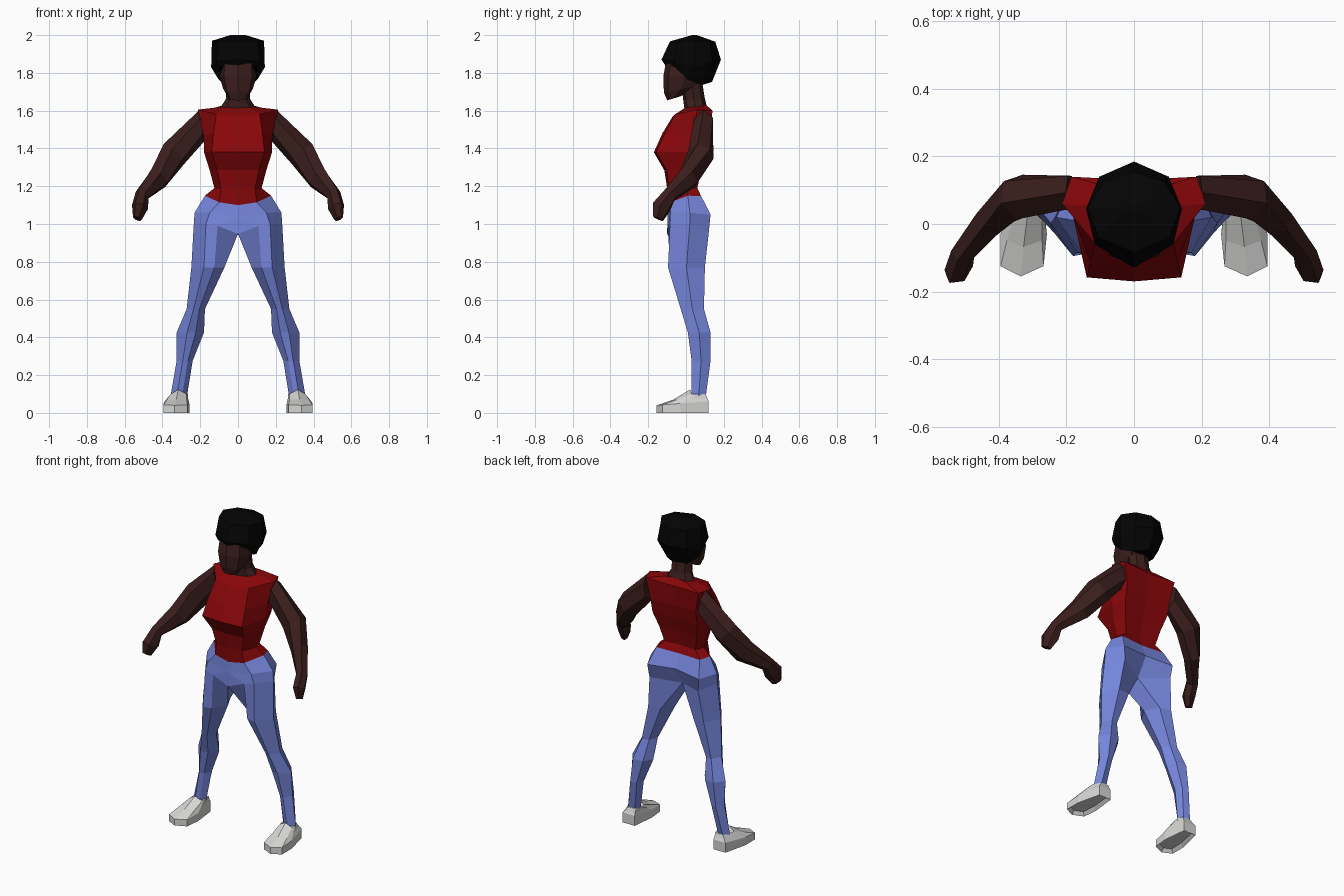
import bpy, bmesh, math
from mathutils import Vector


def material(name, rgb):
    m = bpy.data.materials.new(name)
    m.diffuse_color = (*rgb, 1)
    return m


SKIN = material("dark brown skin", (0.042, 0.013, 0.012))
RED = material("deep red", (0.25, 0.002, 0.003))
BLUE = material("denim blue", (0.18, 0.24, 0.72))
BLACK = material("black hair", (0.0012, 0.0012, 0.0012))
GREY = material("light grey", (0.68, 0.68, 0.67))


def loft(name, mat, rings, mirrored=False, sole=False):
    """Skin a list of equal-length rings, cap both ends, optionally copy across x = 0."""
    bm = bmesh.new()
    for sign in ((1, -1) if mirrored else (1,)):
        vs = [[bm.verts.new((sign * p[0], p[1], p[2])) for p in r] for r in rings]
        n = len(vs[0])
        for a, b in zip(vs, vs[1:]):
            for i in range(n):
                j = (i + 1) % n
                bm.faces.new((a[i], a[j], b[j], b[i]))
        bm.faces.new(vs[0])
        bm.faces.new(vs[-1])
    if mirrored:
        # open the middle seam and weld both halves
        inner = [f for f in bm.faces if all(abs(v.co.x) < 1e-4 for v in f.verts)]
        bmesh.ops.delete(bm, geom=inner, context='FACES')
    bmesh.ops.remove_doubles(bm, verts=bm.verts, dist=0.0005)
    bmesh.ops.recalc_face_normals(bm, faces=bm.faces)
    if sole:
        bottom = [f for f in bm.faces if all(v.co.z < 1e-4 for v in f.verts)]
        bmesh.ops.inset_individual(bm, faces=bottom, thickness=0.02, depth=-0.02)
    me = bpy.data.meshes.new(name)
    bm.to_mesh(me)
    bm.free()
    me.materials.append(mat)
    ob = bpy.data.objects.new(name, me)
    bpy.context.collection.objects.link(ob)
    return ob


def oval(cy, z, rx, ry, slope=0.0, square=1.0):
    """Eight-sided ring, tilted along y; square pushes out the diagonals."""
    ring = []
    for i in range(8):
        a = i * math.pi / 4
        k = square if i % 2 else 1
        x, y = rx * k * math.cos(a), ry * k * math.sin(a)
        ring.append((x, cy + y, z + slope * y))
    return ring


def symmetric(half):
    """Eight-point ring from side, back diagonal, back, front, front diagonal."""
    s, bd, b, f, fd = half
    m = lambda p: (-p[0], p[1], p[2])
    return [s, bd, b, m(bd), m(s), m(fd), f, fd]


# Sleeveless top: z front, z side, z back, panel half width, half width, y front, y side, y back
def shirt_ring(zf, zs, zb, px, hx, yf, ys, yb):
    return [(0, yf, zf), (px, yf + 0.012, zf + 0.3 * (zs - zf)), (hx, ys, zs),
            (hx * 0.87, yb, 0.5 * (zs + zb)), (0, yb - 0.01, zb)]


loft("shirt", RED, [shirt_ring(*r) for r in (
    (1.615, 1.62, 1.635, 0.06, 0.09, -0.005, 0.05, 0.11),
    (1.57, 1.605, 1.595, 0.115, 0.213, -0.07, 0.06, 0.14),
    (1.48, 1.47, 1.47, 0.13, 0.182, -0.125, 0.03, 0.13),
    (1.38, 1.38, 1.38, 0.14, 0.18, -0.17, 0.02, 0.11),
    (1.285, 1.285, 1.285, 0.11, 0.15, -0.115, 0.0, 0.08),
    (1.19, 1.19, 1.19, 0.09, 0.125, -0.10, 0.0, 0.06),
    (1.10, 1.15, 1.145, 0.10, 0.175, -0.095, 0.01, 0.08))], mirrored=True)

# Jeans: waist, hip and crotch rings, then tapering leg rings
waist = [(0.175, 0.01, 1.15), (0.10, -0.083, 1.115), (0, -0.095, 1.10),
         (0, -0.09, 1.10), (0, 0.07, 1.145), (0.152, 0.08, 1.148)]
hip = [(0.23, 0.02, 1.06), (0.15, -0.083, 1.06), (0, -0.098, 1.04),
       (0, -0.098, 1.035), (0, 0.105, 1.06), (0.18, 0.13, 1.05)]
crotch = [(0.234, 0.02, 1.0), (0.17, -0.085, 1.0), (0.108, -0.096, 0.99),
          (0, -0.10, 0.948), (0, 0.035, 0.945), (0.17, 0.122, 0.97)]


def leg_ring(z, xi, xo, yf, yb):
    w, ym = xo - xi, 0.5 * (yf + yb)
    return [(xo, ym, z), (xo - 0.38 * w, yf, z), (xo - 0.7 * w, yf + 0.01, z),
            (xi, ym, z), (xo - 0.75 * w, yb - 0.01, z), (xo - 0.3 * w, yb, z)]


loft("jeans", BLUE, [waist, hip, crotch] + [leg_ring(*r) for r in (
    (0.77, 0.072, 0.247, -0.095, 0.10),
    (0.55, 0.175, 0.272, -0.028, 0.095),
    (0.425, 0.18, 0.325, 0.01, 0.13),
    (0.275, 0.24, 0.325, 0.03, 0.13),
    (0.09, 0.27, 0.357, 0.03, 0.105))], mirrored=True)

# Shoes: sole outline, low side wall, sloping instep, ankle opening
outline = [(0.335, -0.155), (0.268, -0.125), (0.258, -0.03), (0.275, 0.12),
           (0.36, 0.12), (0.395, -0.03), (0.395, -0.125)]
loft("shoes", GREY, [
    [(x, y, 0) for x, y in outline],
    [(x, y, 0.04 + 0.08 * (y + 0.155)) for x, y in outline],
    [(0.323 + (x - 0.33) * 0.82, 0.034 + y * 0.66, 0.07 if y < -0.1 else 0.076)
     for x, y in outline],
    [(0.313 + (x - 0.33) * 0.66, 0.068 + y * 0.3, 0.124 if y < -0.15 else 0.1)
     for x, y in outline]], mirrored=True, sole=True)

# Arms with hands: centre, upward radius, sideways radius
stations = [((0.19, 0.093, 1.522), 0.084, 0.05), ((0.338, 0.08, 1.372), 0.078, 0.06),
            ((0.42, 0.015, 1.247), 0.07, 0.044), ((0.507, -0.085, 1.155), 0.042, 0.032),
            ((0.519, -0.13, 1.09), 0.056, 0.034), ((0.533, -0.148, 1.028), 0.032, 0.018)]
arm = []
up = Vector((0, 0, 1))
for i, (c, ra, rb) in enumerate(stations):
    prev, nxt = stations[max(i - 1, 0)][0], stations[min(i + 1, 5)][0]
    t = (Vector(nxt) - Vector(prev)).normalized()
    if i == 0:
        t = Vector((1, 0, -0.15)).normalized()
    if i >= 4:
        t = Vector((0.2, -0.35, -0.9)).normalized()
    n = (up - t * t.z).normalized()
    d = t.cross(n)
    arm.append([Vector(c) + n * ra * math.cos(k * math.pi / 3)
                + d * rb * 1.15 * math.sin(k * math.pi / 3) for k in range(6)])
loft("arms", SKIN, arm, mirrored=True)

# Neck and head
loft("neck", SKIN, [oval(0.05, 1.618, 0.092, 0.058, 0.2),
                    oval(0.042, 1.662, 0.064, 0.056, 0.2),
                    oval(0.028, 1.77, 0.066, 0.055)])
loft("head", SKIN, [oval(-0.065, 1.665, 0.048, 0.035, 0.3, 1.1),
                    oval(-0.025, 1.715, 0.078, 0.092, 0.2, 1.08),
                    oval(-0.005, 1.78, 0.098, 0.115, 0, 1.08),
                    oval(0.0, 1.85, 0.092, 0.108, 0, 1.08)])

# Short rounded hair, lower behind the ears
loft("hair", BLACK, [
    symmetric([(0.103, 0.01, 1.765), (0.072, 0.082, 1.735), (0, 0.138, 1.752),
               (0, -0.11, 1.84), (0.096, -0.065, 1.835)]),
    symmetric([(0.142, 0.045, 1.83), (0.103, 0.14, 1.86), (0, 0.185, 1.87),
               (0, -0.13, 1.87), (0.116, -0.06, 1.86)]),
    symmetric([(0.138, 0.048, 1.97), (0.09, 0.125, 1.968), (0, 0.155, 1.965),
               (0, -0.085, 1.967), (0.105, -0.04, 1.97)]),
    oval(0.045, 2.0, 0.04, 0.012)])
